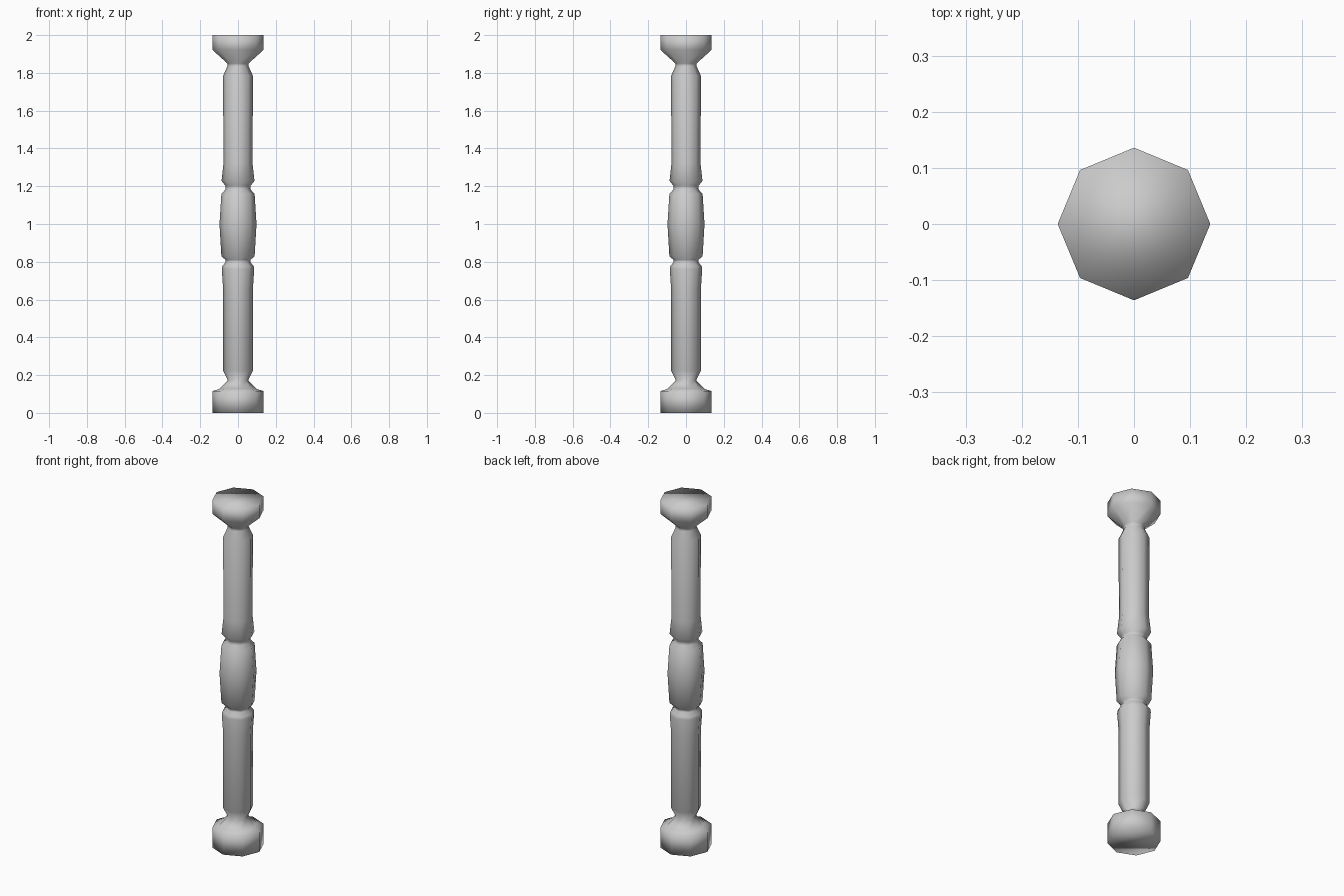
import bpy, bmesh, math

if "Cube" in bpy.data.objects:
    bpy.data.objects.remove(bpy.data.objects["Cube"])

SIDES = 8
# turned profile: (radius, height)
PROFILE = [
    (0.136, 0.0), (0.136, 0.115),                 # foot block
    (0.098, 0.127), (0.054, 0.172),               # lower neck
    (0.079, 0.225), (0.079, 0.66), (0.086, 0.762),  # lower shaft
    (0.083, 0.778), (0.066, 0.797), (0.066, 0.81),  # lower groove
    (0.088, 0.83), (0.098, 1.0), (0.088, 1.16),   # belly
    (0.067, 1.182), (0.067, 1.203),               # upper groove
    (0.087, 1.228), (0.077, 1.32), (0.079, 1.785),  # upper shaft
    (0.056, 1.835), (0.056, 1.85),                # upper neck
    (0.136, 1.922), (0.136, 2.0),                 # head block
]

# octagonal turned post, closed at both ends
bm = bmesh.new()
rings = []
for r, z in PROFILE:
    rings.append([bm.verts.new((r * math.cos(2 * math.pi * i / SIDES),
                                r * math.sin(2 * math.pi * i / SIDES), z))
                  for i in range(SIDES)])
for a, b in zip(rings, rings[1:]):
    for i in range(SIDES):
        j = (i + 1) % SIDES
        bm.faces.new((a[i], a[j], b[j], b[i]))
bm.faces.new(rings[0][::-1])
bm.faces.new(rings[-1])
for f in bm.faces:
    f.smooth = True
mesh = bpy.data.meshes.new("turned_post")
bm.to_mesh(mesh)
bm.free()
bpy.context.collection.objects.link(bpy.data.objects.new("turned_post", mesh))
